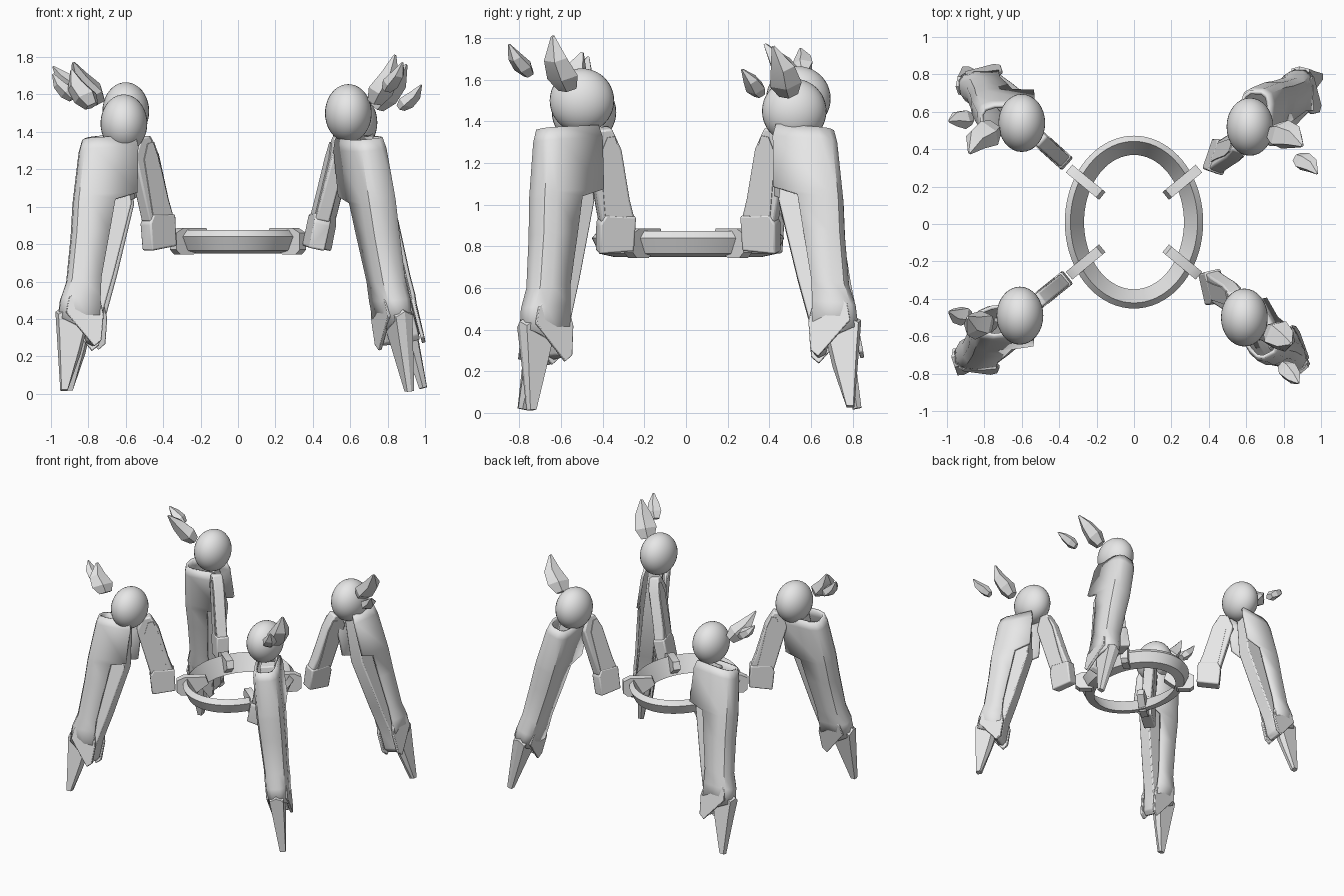
import bpy, bmesh, math
from mathutils import Matrix, Vector

if "Cube" in bpy.data.objects:
    bpy.data.objects.remove(bpy.data.objects["Cube"])

grey = bpy.data.materials.new("light_grey")
grey.diffuse_color = (0.8, 0.8, 0.8, 1)
grey.use_nodes = True
grey.node_tree.nodes["Principled BSDF"].inputs["Base Color"].default_value = grey.diffuse_color


def finish(bm, name, mat=None, bevel=0, solid=0, angle=35):
    bmesh.ops.recalc_face_normals(bm, faces=bm.faces)
    me = bpy.data.meshes.new(name)
    bm.to_mesh(me)
    bm.free()
    ob = bpy.data.objects.new(name, me)
    bpy.context.collection.objects.link(ob)
    me.materials.append(grey)
    if mat is not None:
        ob.matrix_world = mat
    if solid:
        m = ob.modifiers.new("wall", 'SOLIDIFY')
        m.thickness, m.offset = solid, 0
    if bevel:
        m = ob.modifiers.new("bevel", 'BEVEL')
        m.width, m.segments = bevel, 2
    bpy.ops.object.select_all(action='DESELECT')
    ob.select_set(True)
    bpy.context.view_layer.objects.active = ob
    bpy.ops.object.shade_smooth_by_angle(angle=math.radians(angle))
    return ob


def loft(rings, closed=True, caps=True):
    bm = bmesh.new()
    vs = [[bm.verts.new(p) for p in r] for r in rings]
    n = len(rings[0])
    for a, b in zip(vs, vs[1:]):
        for i in range(n if closed else n - 1):
            j = (i + 1) % n
            bm.faces.new((a[i], a[j], b[j], b[i]))
    if caps:
        bm.faces.new(vs[0])
        bm.faces.new(vs[-1])
    return bm


def plate(profile, half):
    """Side profile (outward, height) extruded across the leg plane."""
    return loft([[(u, s * half, z) for u, z in profile] for s in (-1, 1)])


def rot(deg, axis):
    return Matrix.Rotation(math.radians(deg), 4, axis)


def spike(name, base, tip, r):
    """Faceted horn from a blunt root through a wide shoulder to a point."""
    b, t = Vector(base), Vector(tip)
    d = t - b
    q = d.to_track_quat('Z', 'Y')
    side = Vector((b.x, b.y, 0)).normalized() * r * 0.3
    rings = []
    for f, w in ((-0.2, 0.6), (0.1, 1.0), (0.5, 0.75), (1.0, 0.12)):
        c = b + d * f + side * math.sin(math.pi * max(f, 0))
        rings.append([c + q @ Vector((r * w * math.cos(k * math.tau / 5),
                                      0.75 * r * w * math.sin(k * math.tau / 5), 0))
                      for k in range(5)])
    finish(loft(rings), name, angle=20)


# Central oval ring with sloped faces
section = [(0.37, 0.84), (0.34, 0.875), (0.267, 0.75), (0.335, 0.765)]
bm = bmesh.new()
N = 72
loops = [[bm.verts.new((r * math.cos(k * math.tau / N),
                        0.01 + (r + 0.092) * math.sin(k * math.tau / N), z))
          for r, z in section] for k in range(N)]
for k in range(N):
    a, b = loops[k], loops[(k + 1) % N]
    for i in range(4):
        bm.faces.new((a[i], a[(i + 1) % 4], b[(i + 1) % 4], b[i]))
finish(bm, "body_ring")

# Clips clamped over the ring
CLIP = [(0.22, 0.83), (0.24, 0.885), (0.40, 0.885), (0.45, 0.86),
        (0.45, 0.77), (0.42, 0.745), (0.33, 0.745), (0.27, 0.79)]
for sx in (-1, 1):
    for sy in (-1, 1):
        ang = math.atan2(sy * 0.66, sx * 0.8)
        finish(plate(CLIP, 0.027), "ring_clip",
               Matrix.Translation((0, 0.01, 0)) @ Matrix.Rotation(ang, 4, 'Z'))

# Leg shell rows: height, inner edge, outer edge, half width
SHELL = [(1.36, -0.05, 0.22, 0.075), (1.30, -0.06, 0.24, 0.085), (1.05, -0.04, 0.285, 0.09),
         (1.02, 0.08, 0.29, 0.09), (0.85, 0.12, 0.31, 0.085), (0.60, 0.18, 0.35, 0.075),
         (0.50, 0.19, 0.39, 0.075), (0.40, 0.21, 0.41, 0.06)]
CLAW = [(0.43, 0.44), (0.43, 0.28), (0.43, 0.01), (0.39, 0.01), (0.31, 0.2),
        (0.26, 0.36), (0.31, 0.50)]
STRUT = [(0.0, 1.34), (0.09, 1.34), (0.16, 0.9), (0.26, 0.5), (0.285, 0.34),
         (0.27, 0.27), (0.235, 0.25), (0.205, 0.28), (0.18, 0.42), (0.11, 0.62), (-0.01, 1.0)]
GUARD = [(0.38, 0.42), (0.36, 0.50), (0.22, 0.62), (0.18, 0.40), (0.20, 0.26), (0.24, 0.23)]
BOOT = [(-0.33, 0.79), (-0.16, 0.765), (-0.145, 0.91), (-0.17, 0.96), (-0.32, 0.96)]
ARM = [(-0.325, 0.92), (-0.15, 0.92), (-0.05, 1.27), (-0.09, 1.37), (-0.15, 1.38),
       (-0.21, 1.28), (-0.28, 1.04)]


def leg(tag, ball, shift, yaw, pitch, roll, arm_roll, horns):
    place = Matrix.Translation(ball)
    low = Matrix.Translation((ball[0], ball[1], 1.445))
    drop = Matrix.Translation((0, 0, -1.445))
    m = (low @ Matrix.Translation(shift) @ rot(yaw, 'Z') @ rot(-pitch, 'Y')
         @ rot(roll, Vector((-0.42, 0, 1.43))) @ drop)

    # Joint ball
    bm = bmesh.new()
    bmesh.ops.create_uvsphere(bm, u_segments=32, v_segments=20, radius=1)
    bmesh.ops.scale(bm, vec=(0.125, 0.155, 0.155), verts=bm.verts)
    finish(bm, tag + "_joint_ball", place)

    # Hollow shell, wrapped round the outer side
    rows = []
    for z, a, b, h in SHELL:
        half = [(a, h), (b - 0.07, h), (b - 0.02, h * 0.8), (b, h * 0.4)]
        slope = 0.12 if z == 0.40 else 0
        pts = [(u, -w) for u, w in half] + [(u, w) for u, w in reversed(half)]
        rows.append([(u, w, z - slope * (b - u) / (b - a)) for u, w in pts])
    finish(loft(rows, closed=False, caps=False), tag + "_leg_shell", m, solid=0.02, angle=40)

    # Inner strut, ankle guards and claw
    finish(plate(STRUT, 0.052), tag + "_inner_strut", m, bevel=0.008)
    for s in (-1, 1):
        finish(plate(GUARD, 0.01), tag + "_ankle_guard",
               m @ Matrix.Translation((0, s * 0.068, 0)), bevel=0.004)
    cu, cz = 0.37, 0.3
    rings = []
    for w, f in ((-0.05, 0.82), (0, 1), (0.05, 0.82)):
        rings.append([(cu + (u - cu) * f + (0.03 * (1 - f) if z < 0.1 else 0),
                       w * (0.4 + min(z, 0.4) * 1.5),
                       z if z < 0.1 else cz + (z - cz) * f) for u, z in CLAW])
    finish(loft(rings), tag + "_claw", m, angle=15)

    # Arm linking the ball to the ring
    am = (low @ Matrix.Rotation(math.atan2(ball[1], ball[0]), 4, 'Z')
          @ rot(arm_roll, Vector((0.25, 0, 0.68))) @ drop)
    finish(plate(BOOT, 0.045), tag + "_arm_boot", am, bevel=0.01)
    finish(plate(ARM, 0.038), tag + "_arm", am, bevel=0.01)
    for s in (-1, 1):
        rail = [(-0.19 + (u + 0.19) * 0.6, 1.15 + (z - 1.15) * 0.85) for u, z in ARM]
        finish(plate(rail, 0.004), tag + "_arm_panel",
               am @ Matrix.Translation((0, s * 0.04, 0)))

    # Floating horns beside the ball
    for (base, tip), r, nm in zip(horns, (0.085, 0.055), ("large", "small")):
        spike(f"{tag}_{nm}_horn", base, tip, r)


leg("front_left", (-0.61, -0.49, 1.445), (0, 0, 0), 222, 1, -38, 0,
    [((-0.80, -0.54, 1.57), (-0.89, -0.50, 1.73)), ((-0.90, -0.49, 1.60), (-0.99, -0.47, 1.71))])
leg("front_right", (0.59, -0.50, 1.50), (0.02, -0.01, 0.01), -38, -1, -25, -38,
    [((0.75, -0.58, 1.60), (0.84, -0.64, 1.81)), ((0.81, -0.77, 1.65), (0.88, -0.85, 1.77))])
leg("back_left", (-0.60, 0.54, 1.51), (0, 0, 0.01), 138, 0, 45, 0,
    [((-0.77, 0.49, 1.60), (-0.88, 0.38, 1.77)), ((-0.89, 0.56, 1.66), (-0.99, 0.55, 1.75))])
leg("back_right", (0.62, 0.52, 1.45), (0, -0.03, 0), 40, 2.5, 50, 32,
    [((0.77, 0.48, 1.57), (0.90, 0.42, 1.76)), ((0.89, 0.34, 1.55), (0.98, 0.27, 1.65))])
